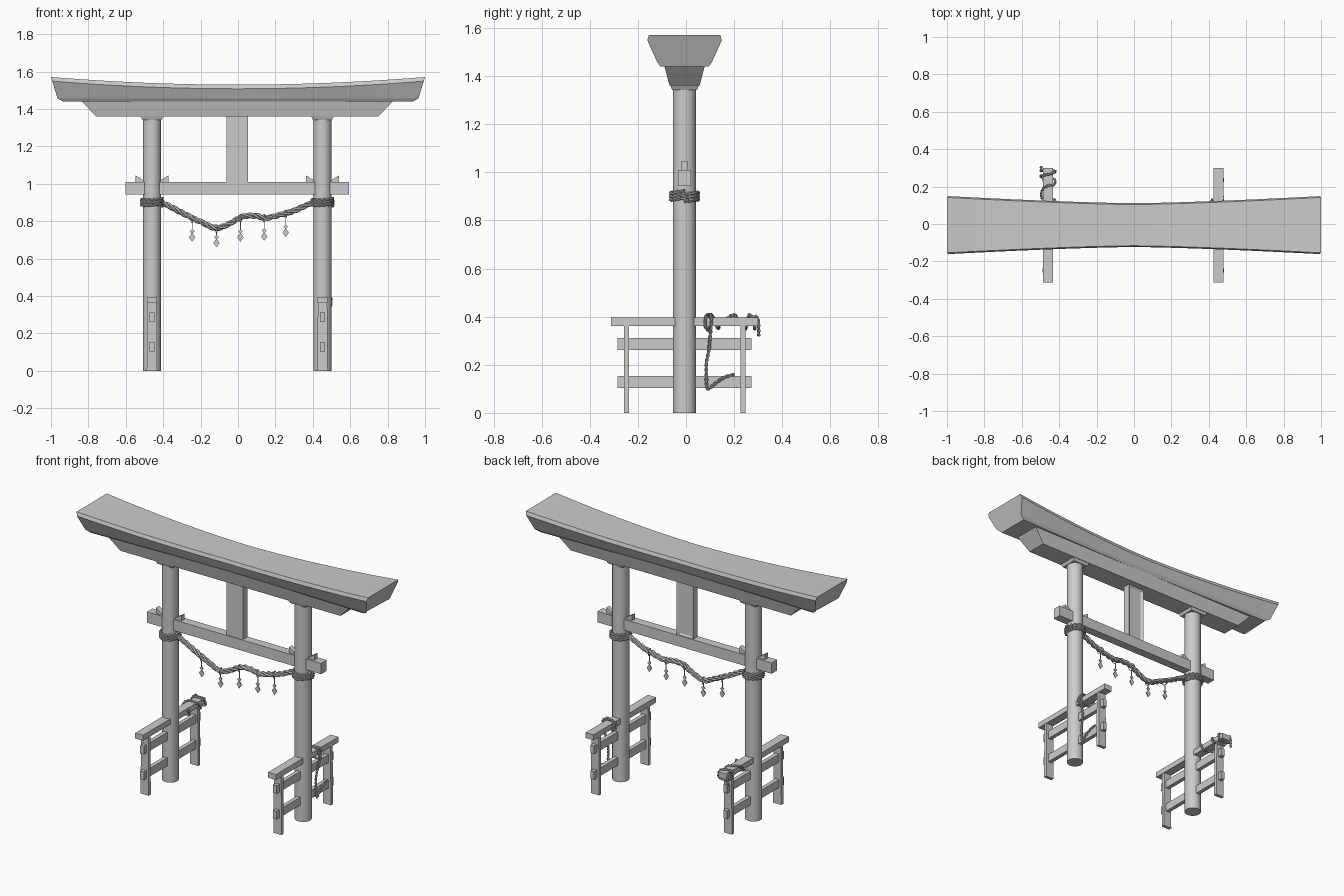
import bpy, bmesh, math
from mathutils import Vector

if "Cube" in bpy.data.objects:
    bpy.data.objects.remove(bpy.data.objects["Cube"])

CX, CY = -0.004, -0.006      # centre of the timber frame
COL = 0.456                  # column offset from the centre


def new_object(name, bm):
    bmesh.ops.recalc_face_normals(bm, faces=bm.faces)
    me = bpy.data.meshes.new(name)
    bm.to_mesh(me)
    bm.free()
    ob = bpy.data.objects.new(name, me)
    bpy.context.collection.objects.link(ob)
    return ob


def loft(name, rings):
    """Closed skin through a list of equal-length rings."""
    bm = bmesh.new()
    vs = [[bm.verts.new(p) for p in r] for r in rings]
    n = len(vs[0])
    for a, b in zip(vs, vs[1:]):
        for i in range(n):
            bm.faces.new((a[i], a[(i + 1) % n], b[(i + 1) % n], b[i]))
    bm.faces.new(vs[0][::-1])
    bm.faces.new(vs[-1])
    return new_object(name, bm)


def block(name, x, y, z0, z1, hx, hy, hx1=None, hy1=None):
    """Box or tapered box: half sizes at the bottom and at the top."""
    hx1, hy1 = hx1 or hx, hy1 or hy
    return loft(name, [[(x + sx * a, y + sy * b, z) for sx, sy in ((-1, -1), (1, -1), (1, 1), (-1, 1))]
                       for z, a, b in ((z0, hx, hy), (z1, hx1, hy1))])


def smooth_path(pts, step=0.006):
    """Catmull-Rom resampling of a few path points."""
    p = [Vector(q) for q in pts]
    p = [2 * p[0] - p[1]] + p + [2 * p[-1] - p[-2]]
    out = []
    for a, b, c, d in zip(p, p[1:], p[2:], p[3:]):
        n = max(2, int((c - b).length / step))
        for i in range(n):
            t = i / n
            out.append(0.5 * (2 * b + (c - a) * t + (2 * a - 5 * b + 4 * c - d) * t * t
                              + (3 * b - a - 3 * c + d) * t ** 3))
    return out + [p[-2]]


def rope(name, pts, radius, offset, strands, pitch):
    """Twisted strands following a path."""
    path = smooth_path(pts)
    cu = bpy.data.curves.new(name, 'CURVE')
    cu.dimensions = '3D'
    cu.bevel_depth = radius
    cu.bevel_resolution = 1
    cu.use_fill_caps = True
    splines = []
    for _ in range(strands):
        s = cu.splines.new('POLY')
        s.points.add(len(path) - 1)
        splines.append(s)
    length, u = 0, Vector((0.3, 0.5, 0.8))
    for i, p in enumerate(path):
        t = (path[min(i + 1, len(path) - 1)] - path[max(i - 1, 0)]).normalized()
        u = (u - t * u.dot(t)).normalized()
        v = t.cross(u)
        if i:
            length += (p - path[i - 1]).length
        for k, s in enumerate(splines):
            a = math.tau * (length / pitch + k / strands)
            s.points[i].co = (*(p + offset * (u * math.cos(a) + v * math.sin(a))), 1)
    ob = bpy.data.objects.new(name, cu)
    bpy.context.collection.objects.link(ob)
    bpy.ops.object.select_all(action='DESELECT')
    bpy.context.view_layer.objects.active = ob
    ob.select_set(True)
    bpy.ops.object.convert(target='MESH')
    bpy.ops.object.shade_smooth_by_angle()


# Curved top lintel, flaring and rising toward its ends
rings = []
for i in range(-12, 13):
    x = i / 12
    f = abs(x) ** 1.4
    w, low, top = 0.117 + 0.038 * f, 0.095 + 0.018 * f, 1.53 + 0.041 * x * x
    half = [(0.935, low - 0.012, 1.44), (0.965, low, 1.456), (0.993, w, top - 0.022), (1.0, w - 0.007, top)]
    rings.append([(x * s, CY + y, z) for s, y, z in half] + [(x * s, CY - y, z) for s, y, z in half[::-1]])
loft("top_lintel", rings)

# Second lintel, tie beam
block("second_lintel", CX, CY, 1.36, 1.442, 0.755, 0.0625, 0.832, 0.084)
block("tie_beam", CX, CY, 0.943, 1.01, 0.598, 0.027)

# Central strut with a recessed panel on its back
strut = block("centre_strut", CX, CY, 1.005, 1.362, 0.057, 0.022)
bm = bmesh.new()
bm.from_mesh(strut.data)
back = [f for f in bm.faces if f.normal.y > 0.9]
bmesh.ops.inset_region(bm, faces=back, thickness=0.022)
for v in back[0].verts:
    v.co.y -= 0.01
bm.to_mesh(strut.data)
bm.free()

for side, label in ((-1, "left"), (1, "right")):
    x = CX + side * COL
    # Round column and its cap plate
    bpy.ops.mesh.primitive_cylinder_add(vertices=32, radius=0.048, depth=1.35, location=(x, CY, 0.675))
    bpy.context.object.name = label + "_column"
    bpy.ops.object.shade_smooth_by_angle()
    block(label + "_column_cap", x, CY, 1.342, 1.362, 0.051, 0.052, 0.062, 0.06)

    # Wedges locking the tie beam
    for d in (-1, 1):
        prof = [(0.04, 1.0), (0.088, 1.0), (0.088, 1.045), (0.04, 1.015)]
        loft(label + "_wedge", [[(x + d * a, CY + y, z) for a, z in prof] for y in (-0.015, 0.015)])

    # Side bracing fence
    block(label + "_fence_top_rail", x, CY, 0.362, 0.396, 0.027, 0.306)
    for z in (0.103, 0.262):
        block(label + "_fence_rail", x, CY, z, z + 0.05, 0.0125, 0.278)
    for d in (-1, 1):
        block(label + "_fence_post", x, CY + d * 0.242, 0, 0.363, 0.028, 0.0105, 0.025, 0.0105)

    # Rope coils round the column
    coil = []
    for i in range(61):
        a = math.tau * i / 20
        coil.append((x + 0.056 * math.cos(a), CY + 0.056 * math.sin(a), 0.88 + 0.041 * i / 60 + 0.004 * math.sin(a)))
    rope(label + "_column_coil", coil, 0.005, 0.0048, 2, 0.05)

# Sagging rope between the columns
sag = [(-0.42, 0.905), (-0.36, 0.877), (-0.3, 0.845), (-0.2, 0.797), (-0.12, 0.764), (-0.05, 0.785), (0.02, 0.823),
       (0.09, 0.829), (0.15, 0.818), (0.22, 0.833), (0.3, 0.856), (0.37, 0.888), (0.42, 0.905)]
rope("hanging_rope", [(x, CY, z) for x, z in sag], 0.008, 0.009, 3, 0.12)

# Folded paper pendants on loops
for x, zr, zb in ((-0.245, 0.815, 0.69), (-0.115, 0.765, 0.66), (0.013, 0.82, 0.69), (0.14, 0.82, 0.695),
                  (0.255, 0.843, 0.715)):
    bpy.ops.mesh.primitive_torus_add(major_radius=0.021, minor_radius=0.0022, major_segments=16, minor_segments=6,
                                     location=(x, CY, zr - 0.004), rotation=(0, math.pi / 2, 0.3))
    bpy.context.object.name = "pendant_loop"
    block("pendant_string", x, CY, zb + 0.05, zr - 0.022, 0.002, 0.002)
    for hw, hh, z in ((0.013, 0.012, zb + 0.055), (0.017, 0.024, zb + 0.024)):
        pts = ((-hw, 0), (0, -hh), (hw, 0), (0, hh))
        loft("paper_pendant", [[(x + a, CY + y, z + b) for a, b in pts] for y in (-0.003, 0.003)])

# Loose rope spiralling along the left fence top rail, end hanging down
lx = CX - COL
spiral = [(0.034, 0.11, 0.40), (0.036, 0.13, 0.36), (0, 0.135, 0.352), (-0.034, 0.14, 0.365), (-0.03, 0.185, 0.403),
          (0, 0.205, 0.405), (0.033, 0.21, 0.395), (0.034, 0.24, 0.355), (-0.032, 0.25, 0.355), (-0.034, 0.26, 0.4),
          (0, 0.265, 0.406), (0.034, 0.275, 0.395), (0.034, 0.285, 0.355), (-0.034, 0.285, 0.355),
          (-0.034, 0.285, 0.4), (-0.035, 0.3, 0.385), (-0.037, 0.302, 0.32)]
rope("left_fence_rope", [(lx + x, y, z) for x, y, z in spiral], 0.0042, 0.004, 2, 0.04)

# Loose rope wrapped on the right fence top rail, trailing to the lower rail
rx = CX + COL
trail = [(-0.034, 0.13, 0.355), (-0.034, 0.11, 0.4), (0.034, 0.085, 0.405), (0.046, 0.08, 0.36), (0.034, 0.09, 0.345),
         (-0.034, 0.095, 0.355), (-0.033, 0.1, 0.4), (0.034, 0.105, 0.405), (0.046, 0.105, 0.37), (0.036, 0.1, 0.32),
         (0.024, 0.095, 0.26), (0.022, 0.085, 0.21), (0.024, 0.085, 0.15), (0.026, 0.09, 0.1),
         (0.022, 0.125, 0.125), (0.02, 0.16, 0.148), (0.015, 0.2, 0.16)]
rope("right_fence_rope", [(rx + x, y, z) for x, y, z in trail], 0.0042, 0.004, 2, 0.04)
